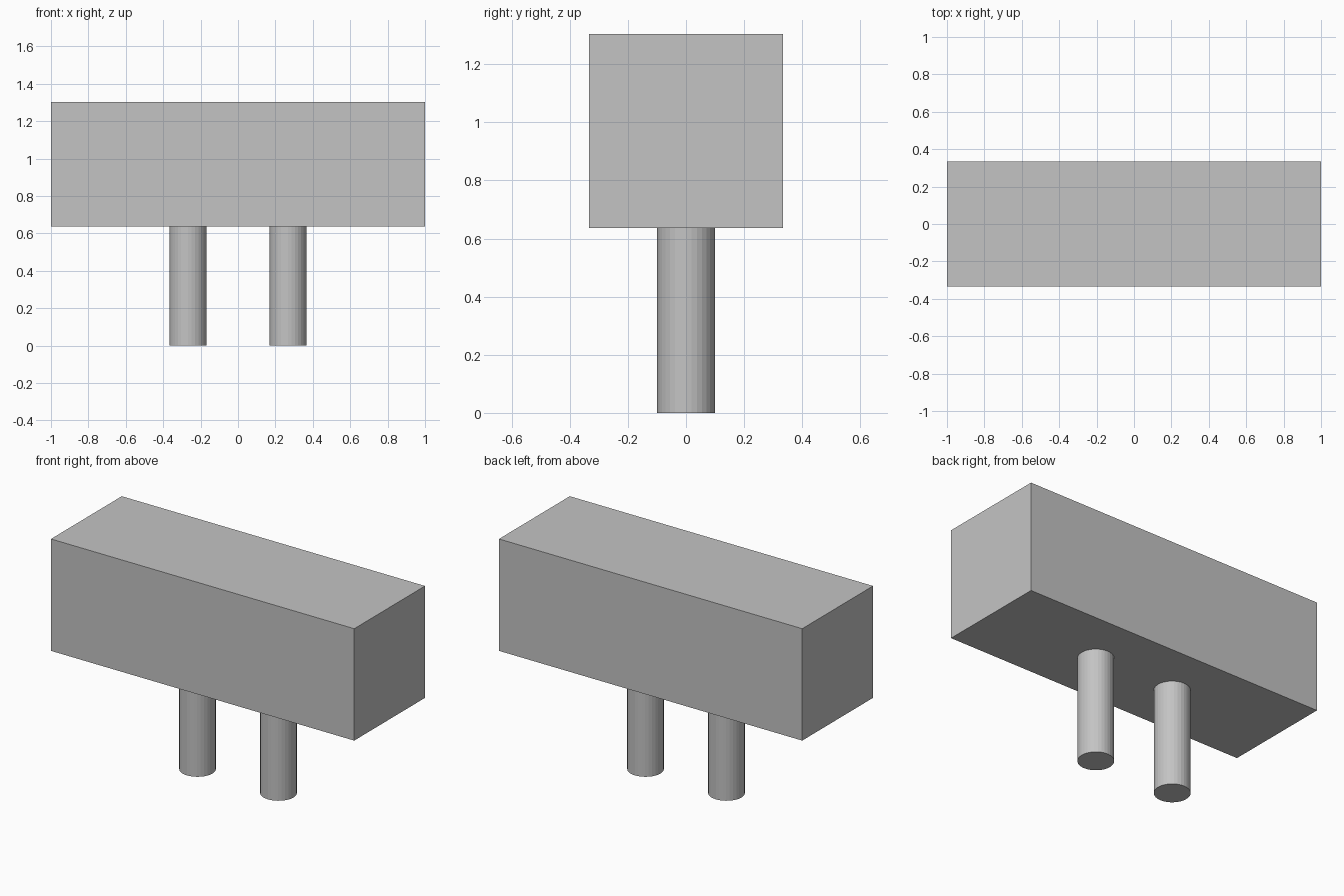
import bpy

if "Cube" in bpy.data.objects:
    bpy.data.objects.remove(bpy.data.objects["Cube"])

# One grey for the whole model
grey = bpy.data.materials.new("mid_grey")
grey.diffuse_color = (0.55, 0.55, 0.55, 1)
grey.use_nodes = True
grey.node_tree.nodes["Principled BSDF"].inputs["Base Color"].default_value = grey.diffuse_color

BODY_DEPTH, LEG_HEIGHT = 0.667, 0.636


def finish(name):
    ob = bpy.context.object
    ob.name = name
    ob.data.materials.append(grey)
    return ob


# Long square-section block
bpy.ops.mesh.primitive_cube_add(size=1, location=(0, 0, LEG_HEIGHT + BODY_DEPTH / 2))
block = finish("block")
block.scale = (2, BODY_DEPTH, BODY_DEPTH)
bpy.ops.object.transform_apply(location=False, rotation=False, scale=True)

# Two round legs beneath it
for side, name in ((-1, "left_leg"), (1, "right_leg")):
    bpy.ops.mesh.primitive_cylinder_add(
        vertices=32, radius=0.099, depth=LEG_HEIGHT,
        location=(side * 0.267, 0, LEG_HEIGHT / 2))
    finish(name)
